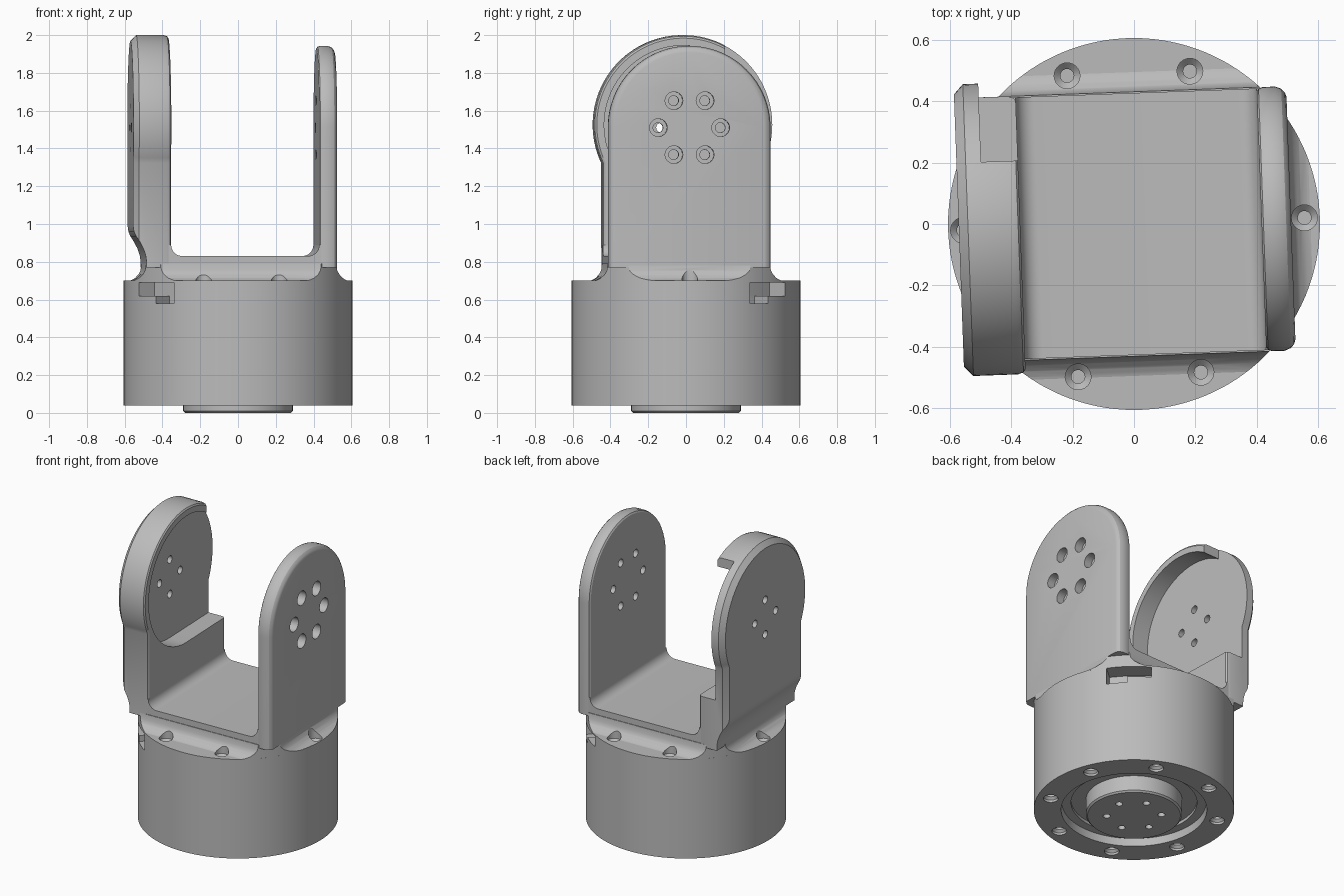
import bpy, bmesh
from math import sin, cos, acos, pi, radians
from mathutils import Matrix, Vector

cube = bpy.data.objects.get("Cube")
if cube:
    bpy.data.objects.remove(cube)

grey = bpy.data.materials.new("machined_grey")
grey.use_nodes = True
grey.diffuse_color = (0.5, 0.5, 0.5, 1)
grey.node_tree.nodes["Principled BSDF"].inputs["Base Color"].default_value = (0.5, 0.5, 0.5, 1)

TWIST = radians(2.1)      # the fork is turned slightly on its base
R = 0.605                 # base radius
HALF = 0.43               # half depth of the fork


# ---- helpers ----
def loft(bm, rings, matrix=Matrix()):
    """Skin equal-sized rings of points and cap both ends."""
    rows = [[bm.verts.new(matrix @ Vector(p)) for p in ring] for ring in rings]
    n = len(rows[0])
    for a, b in zip(rows, rows[1:]):
        for i in range(n):
            j = (i + 1) % n
            bm.faces.new((a[i], a[j], b[j], b[i]))
    bm.faces.new(rows[0][::-1])
    bm.faces.new(rows[-1])


def turned(bm, profile, matrix=Matrix(), n=32):
    """Lathe a list of (radius, height) about z."""
    loft(bm, [[(r * cos(2 * pi * i / n), r * sin(2 * pi * i / n), z) for i in range(n)]
              for r, z in profile], matrix)


def finish(name, bm):
    bmesh.ops.recalc_face_normals(bm, faces=bm.faces)
    mesh = bpy.data.meshes.new(name)
    bm.to_mesh(mesh)
    bm.free()
    mesh.materials.append(grey)
    obj = bpy.data.objects.new(name, mesh)
    bpy.context.collection.objects.link(obj)
    return obj


def solid(name, rings):
    bm = bmesh.new()
    loft(bm, rings)
    return finish(name, bm)


def activate(obj):
    bpy.ops.object.select_all(action='DESELECT')
    obj.select_set(True)
    bpy.context.view_layer.objects.active = obj


def carve(obj, cutter, operation='DIFFERENCE', keep=False):
    mod = obj.modifiers.new("carve", 'BOOLEAN')
    mod.operation, mod.solver, mod.object = operation, 'EXACT', cutter
    cutter.hide_render = True
    activate(obj)
    bpy.ops.object.modifier_apply(modifier=mod.name)
    if not keep:
        bpy.data.objects.remove(cutter)


def holes(name, places, profile):
    bm = bmesh.new()
    for m in places:
        turned(bm, profile, m, 24)
    return finish(name, bm)


def smooth(obj):
    activate(obj)
    bpy.ops.object.shade_smooth_by_angle(angle=radians(25))


def arc(cx, cz, r, start, end, n):
    return [(cx + r * cos(start + (end - start) * i / n),
             cz + r * sin(start + (end - start) * i / n)) for i in range(n + 1)]


def arm_rings(radius, centre, layers):
    """Round-topped plate outline, one ring per (x, inset)."""
    rings = []
    for x, inset in layers:
        r, w = radius - inset, HALF - inset
        dip = acos(min(1, w / r))
        pts = [(w, 0.77)] + arc(0, centre, r, -dip - 0.001, pi + dip + 0.001, 64) + [(-w, 0.77)]
        rings.append([(x, y, z) for y, z in pts])
    return rings


def along_y(points, half):
    return [[(x, y, z) for x, z in points] for y in (-half, half)]


def rect(x0, x1, y, z):
    return [(x0, -y, z), (x1, -y, z), (x1, y, z), (x0, y, z)]


# ---- round base with stepped underside ----
bm = bmesh.new()
turned(bm, [(0.28, 0), (0.29, 0.01), (0.29, 0.11), (0.38, 0.11), (0.38, 0.09), (0.435, 0.09),
            (0.44, 0.04), (R, 0.04), (R, 0.70)], n=128)
base = finish("round_base", bm)

# ---- flared foot, clipped to the base ----
flare = [(0.698, 0.07), (0.703, 0.055), (0.714, 0.035), (0.733, 0.016), (0.755, 0.004), (0.79, 0)]
foot = solid("flared_foot", [rect(-0.5 - o, 0.51 + o, HALF + o, z) for z, o in flare])
bm = bmesh.new()
turned(bm, [(R, 0.6), (R, 0.9)], n=128)
carve(foot, finish("foot_clip", bm), 'INTERSECT')

# flange screw holes, through foot and base
turn = Matrix.Rotation(TWIST, 4, 'Z')
spots = [(sx * 0.2, sy * 0.49) for sx in (-1, 1) for sy in (-1, 1)] + [(-0.555, 0), (0.555, 0)]
screw = [(0.022, -0.12), (0.022, -0.04), (0.042, -0.02), (0.042, 0.1)]
cutter = holes("flange_cutter", [Matrix.Translation((x, y, 0.7)) for x, y in spots], screw)
carve(foot, cutter, keep=True)
cutter.rotation_euler.z = TWIST
bpy.context.view_layer.update()
carve(base, cutter)

# underside screw holes
ring = [Matrix.Rotation(radians(20 + 45 * k), 4, 'Z') @ Matrix.Translation((0.52, 0, 0.04))
        for k in range(8)]
carve(base, holes("rim_cutter", ring, [(0.045, -0.02), (0.045, 0.015), (0.03, 0.03), (0.03, 0.1)]))
ring = [Matrix.Rotation(radians(17 + 60 * k), 4, 'Z') @ Matrix.Translation((0.165, 0, 0))
        for k in range(6)]
carve(base, holes("boss_cutter", ring, [(0.022, -0.02), (0.022, 0.08)]))

# stepped side notches, mirrored across the diagonal
for mirrored in (False, True):
    for a0, a1, z0 in ((34, 46, 0.58), (40, 60, 0.62)):
        mid = radians((a0 + a1) / 2)
        angle = 1.5 * pi - mid if mirrored else mid
        half = R * sin(radians(a1 - a0) / 2)
        bm = bmesh.new()
        loft(bm, [rect(0.49, 0.7, half, z) for z in (z0, 0.69)], Matrix.Rotation(angle, 4, 'Z'))
        carve(base, finish("notch_cutter", bm))

# ---- fork floor with inner fillets ----
floor_pts = [(-0.40, 0.77), (0.45, 0.77), (0.45, 0.89)]
floor_pts += arc(0.355, 0.89, 0.06, 0, -pi / 2, 8) + arc(-0.31, 0.89, 0.06, -pi / 2, -pi, 8)
floor_pts += [(-0.40, 0.89)]
fork_floor = solid("fork_floor", along_y(floor_pts, HALF - 0.004))

# ---- left in the frame of the fork: plain arm at +x ----
plain_arm = solid("left_arm", arm_rings(HALF, 1.513, [
    (0.415, 0.014), (0.421, 0.005), (0.435, 0), (0.475, 0), (0.495, 0.008),
    (0.506, 0.02), (0.511, 0.035)]))
side = Matrix.Rotation(pi / 2, 4, 'Y')
ring = [Matrix.Translation((0.511, 0.165 * cos(k * pi / 3), 1.51 + 0.165 * sin(k * pi / 3))) @ side
        for k in range(6)]
carve(plain_arm, holes("arm_cutter", ring, [(0.026, -0.2), (0.026, -0.055), (0.047, -0.055),
                                            (0.047, 0.05)]))

# ---- rimmed arm at -x ----
rim_arm = solid("right_arm", arm_rings(0.475, 1.525, [
    (-0.57, 0.032), (-0.54, 0), (-0.395, 0), (-0.377, 0.006), (-0.37, 0.016)]))
# round pocket, open towards the back
stop = acos(0.22 / 0.42)
pocket = arc(0, 1.525, 0.42, 1.5 * pi, stop, 56) + [(0.22, 2.2), (0.6, 2.2), (0.6, 1.105)]
carve(rim_arm, solid("pocket_cutter", [[(x, y, z) for y, z in pocket] for x in (-0.49, -0.2)]))
# curved step on the outer side near the foot
step = [(-0.7, 0.7), (-0.5, 0.7), (-0.5, 0.8), (-0.505, 0.835), (-0.517, 0.87), (-0.535, 0.905),
        (-0.555, 0.935), (-0.566, 0.96), (-0.572, 1.0), (-0.7, 1.0)]
carve(rim_arm, solid("step_cutter", along_y(step, 0.7)))
ring = [Matrix.Translation((-0.53, 0.115 * cos(k * pi / 2), 1.51 + 0.115 * sin(k * pi / 2))) @ side
        for k in range(4)]
carve(rim_arm, holes("pivot_cutter", ring, [(0.025, -0.1), (0.025, 0.1)]))

# ---- turn the fork and shade ----
for part in (foot, fork_floor, plain_arm, rim_arm):
    part.rotation_euler.z = TWIST
for part in (base, foot, fork_floor, plain_arm, rim_arm):
    smooth(part)
